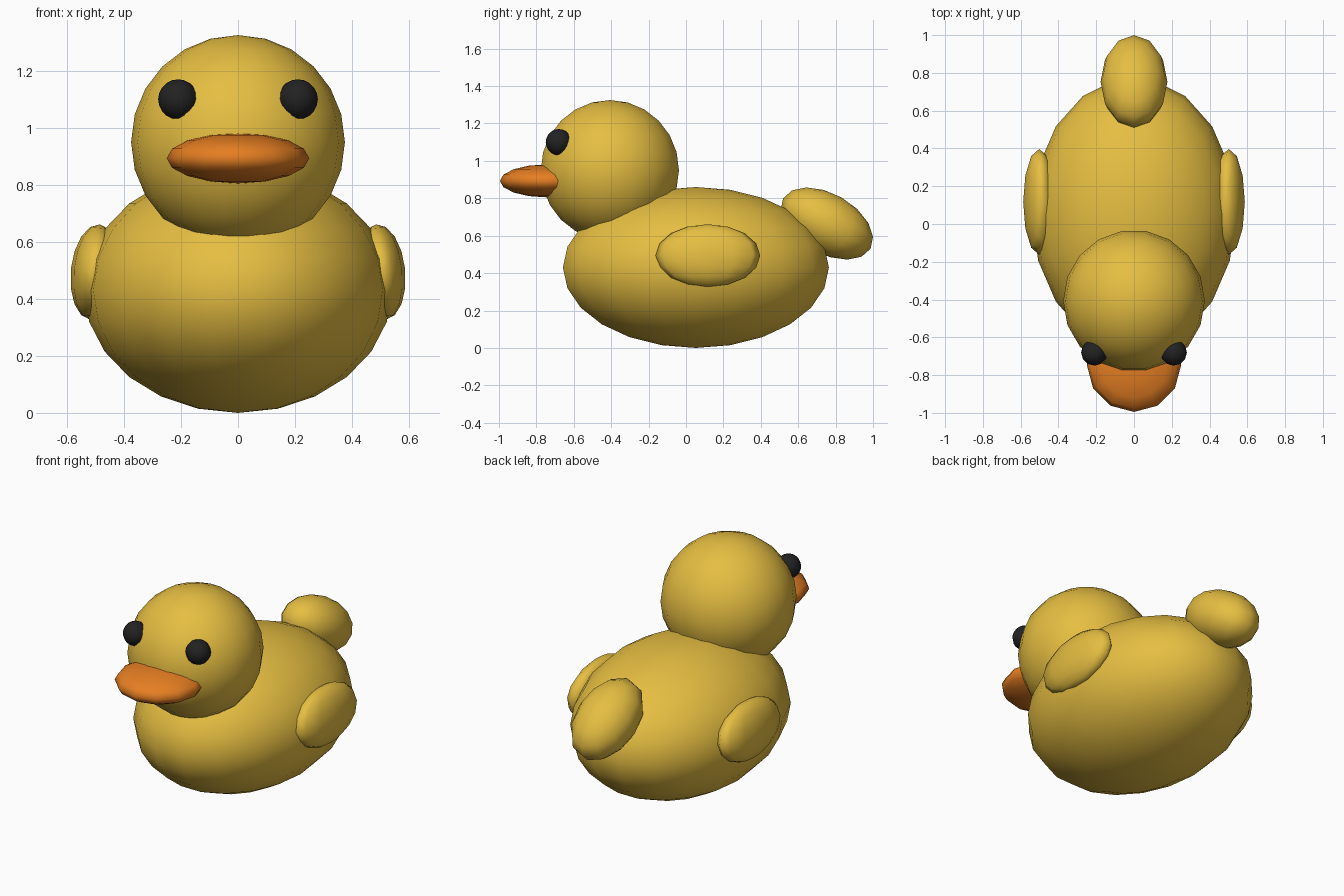
import bpy, bmesh
from math import atan2
from mathutils import Matrix, Euler

cube = bpy.data.objects.get("Cube")
if cube:
    bpy.data.objects.remove(cube, do_unlink=True)


def material(name, rgb):
    m = bpy.data.materials.new(name)
    m.use_nodes = True
    col = (*rgb, 1.0)
    m.diffuse_color = col
    m.node_tree.nodes["Principled BSDF"].inputs["Base Color"].default_value = col
    return m


yellow = material("duck yellow", (0.79, 0.515, 0.054))
orange = material("bill orange", (0.79, 0.21, 0.016))
black = material("eye black", (0.016, 0.016, 0.016))


def ellipsoid(name, mat, center, radii, segments=12, rings=8, rotation=(0, 0, 0)):
    """Smooth low-poly ellipsoid with a column of vertices on the x axis."""
    bm = bmesh.new()
    bmesh.ops.create_uvsphere(bm, u_segments=segments, v_segments=rings, radius=1)
    side = max(bm.verts, key=lambda v: v.co.xy.length)
    spin = Matrix.Rotation(-atan2(side.co.y, side.co.x), 4, "Z")
    shape = Euler(rotation).to_matrix().to_4x4() @ Matrix.Diagonal((*radii, 1)) @ spin
    bm.transform(shape)
    for f in bm.faces:
        f.smooth = True
    mesh = bpy.data.meshes.new(name)
    bm.to_mesh(mesh)
    bm.free()
    mesh.materials.append(mat)
    obj = bpy.data.objects.new(name, mesh)
    obj.location = center
    bpy.context.collection.objects.link(obj)
    return obj


# Body, head, tail and bill
ellipsoid("body", yellow, (0, 0.053, 0.43), (0.54, 0.722, 0.43), 18, 12)
ellipsoid("head", yellow, (0, -0.407, 0.95), (0.375, 0.375, 0.375), 18, 12)
ellipsoid("tail", yellow, (0, 0.753, 0.665), (0.177, 0.27, 0.16), rotation=(-0.52, 0, 0))
ellipsoid("bill", orange, (0, -0.745, 0.893), (0.25, 0.25, 0.088))

# Paired wings and eyes
for side, s in (("left", 1), ("right", -1)):
    ellipsoid(side + "_wing", yellow, (s * 0.502, 0.117, 0.494), (0.085, 0.28, 0.168),
              rotation=(0, s * -0.1, 0))
    ellipsoid(side + "_eye", black, (s * 0.21, -0.68, 1.1), (0.07, 0.07, 0.07), 12, 10)
